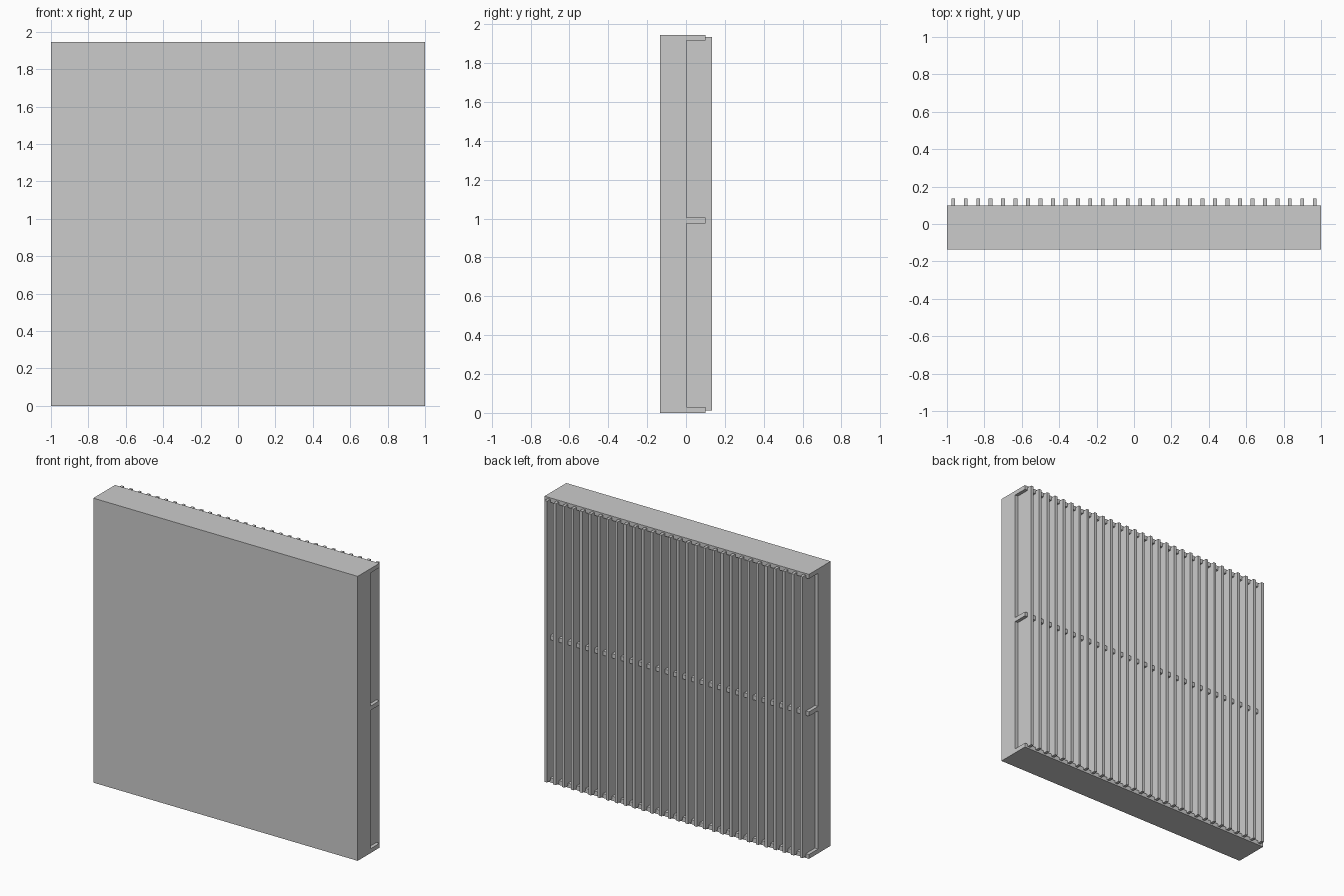
import bpy

cube = bpy.data.objects.get("Cube")
if cube:
    bpy.data.objects.remove(cube, do_unlink=True)

grey = bpy.data.materials.new("plain_grey")
grey.use_nodes = True
colour = (0.6, 0.6, 0.6, 1.0)
grey.diffuse_color = colour
grey.node_tree.nodes["Principled BSDF"].inputs["Base Color"].default_value = colour


def box(name, x, y, z):
    """Box from (min, max) ranges on each axis."""
    centre = [(a + b) / 2 for a, b in (x, y, z)]
    size = [b - a for a, b in (x, y, z)]
    bpy.ops.mesh.primitive_cube_add(size=1, location=centre)
    ob = bpy.context.object
    ob.name = name
    ob.scale = size
    bpy.ops.object.transform_apply(location=False, rotation=False, scale=True)
    ob.data.materials.append(grey)
    return ob


def repeat(ob, count, pitch):
    """Repeat a part along x."""
    mod = ob.modifiers.new("row", 'ARRAY')
    mod.count = count
    mod.use_relative_offset = False
    mod.use_constant_offset = True
    mod.constant_offset_displace = (pitch, 0, 0)


HEIGHT = 1.945
FRONT, WALL_BACK, RAIL_BACK, SLAT_BACK = -0.135, 0.002, 0.10, 0.135
COUNT, PITCH, SLAT_W = 30, 2 / 30, 0.02

# Solid wall panel
box("wall_panel", (-1, 1), (FRONT, WALL_BACK), (0, HEIGHT))

# Horizontal rails behind the panel
rails = {"bottom_rail": (0, 0.03), "middle_rail": (0.975, 1.005),
         "top_rail": (1.915, HEIGHT)}
for name, z in rails.items():
    box(name, (-1, 1), (WALL_BACK, RAIL_BACK), z)

# Upright battens between the rails, and slats fixed over them
first = -1 + PITCH / 2
x = (first - SLAT_W / 2, first + SLAT_W / 2)
for name, z in {"lower_battens": (0.03, 0.975), "upper_battens": (1.005, 1.915)}.items():
    repeat(box(name, x, (WALL_BACK, RAIL_BACK), z), COUNT, PITCH)
repeat(box("back_slats", x, (RAIL_BACK, SLAT_BACK), (0.012, 1.935)), COUNT, PITCH)
